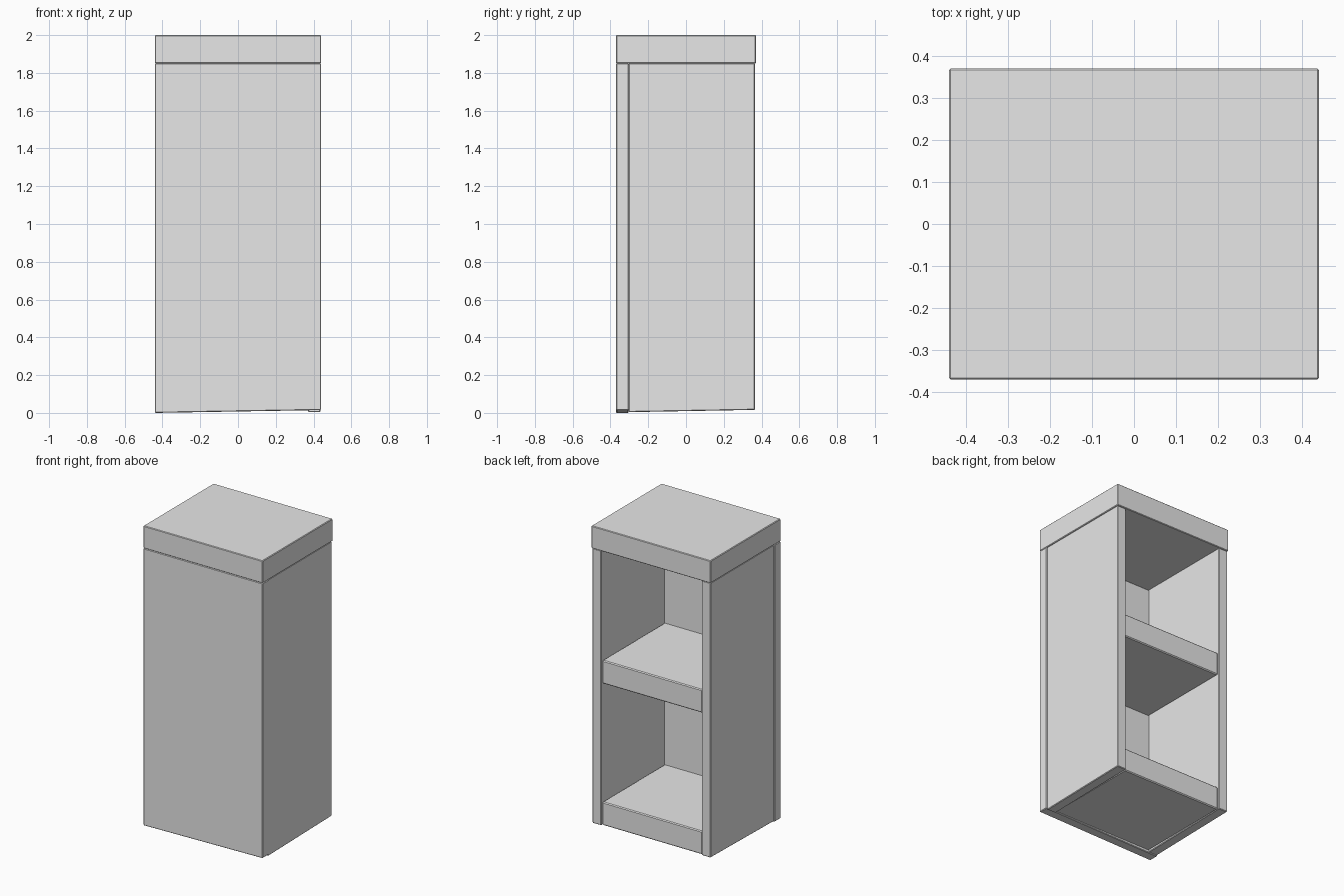
import bpy
import bmesh

cube = bpy.data.objects.get("Cube")
if cube:
    bpy.data.objects.remove(cube, do_unlink=True)

# Single plain grey finish
GREY = (0.8, 0.8, 0.8, 1.0)
grey = bpy.data.materials.new("plain_grey")
grey.use_nodes = True
grey.diffuse_color = GREY
grey.node_tree.nodes["Principled BSDF"].inputs["Base Color"].default_value = GREY

# Overall sizes
W, D, H = 0.44, 0.37, 2.0
SLAB = 0.15
PANEL = 0.07
FRONT_IN = -D + 0.066
UNDER = H - SLAB


def board(name, low, high, slope_x=0.0, slope_y=0.0, bevel=0.004):
    """Box between two corners; its underside may rise along x or y."""
    bm = bmesh.new()
    bmesh.ops.create_cube(bm, size=1)
    for v in bm.verts:
        t = [c + 0.5 for c in v.co]
        v.co = [a + (b - a) * k for a, b, k in zip(low, high, t)]
        if t[2] < 0.5:
            v.co.z += slope_x * t[0] + slope_y * t[1]
    mesh = bpy.data.meshes.new(name)
    bm.to_mesh(mesh)
    bm.free()
    mesh.materials.append(grey)
    obj = bpy.data.objects.new(name, mesh)
    bpy.context.collection.objects.link(obj)
    mod = obj.modifiers.new("eased_edges", "BEVEL")
    mod.width = bevel
    mod.segments = 1
    return obj


# Top slab and full-height front panel
board("top_slab", (-W, -D, UNDER), (W, D, H))
board("front_panel", (-W, -D, 0), (W, FRONT_IN, UNDER), slope_x=0.015)

# Side panels, set in slightly beneath the slab
for side, s in (("left", 1), ("right", -1)):
    xs = sorted((s * (W - 0.004), s * (W - PANEL)))
    board(side + "_side_panel", (xs[0], FRONT_IN, 0.004),
          (xs[1], D - 0.005, UNDER), slope_y=0.012)

# Thick shelves, open to the back
for name, top in (("middle_shelf", 1.115), ("bottom_shelf", 0.17)):
    board(name, (PANEL - W, FRONT_IN, top - 0.155),
          (W - PANEL, D - 0.015, top), bevel=0.006)
